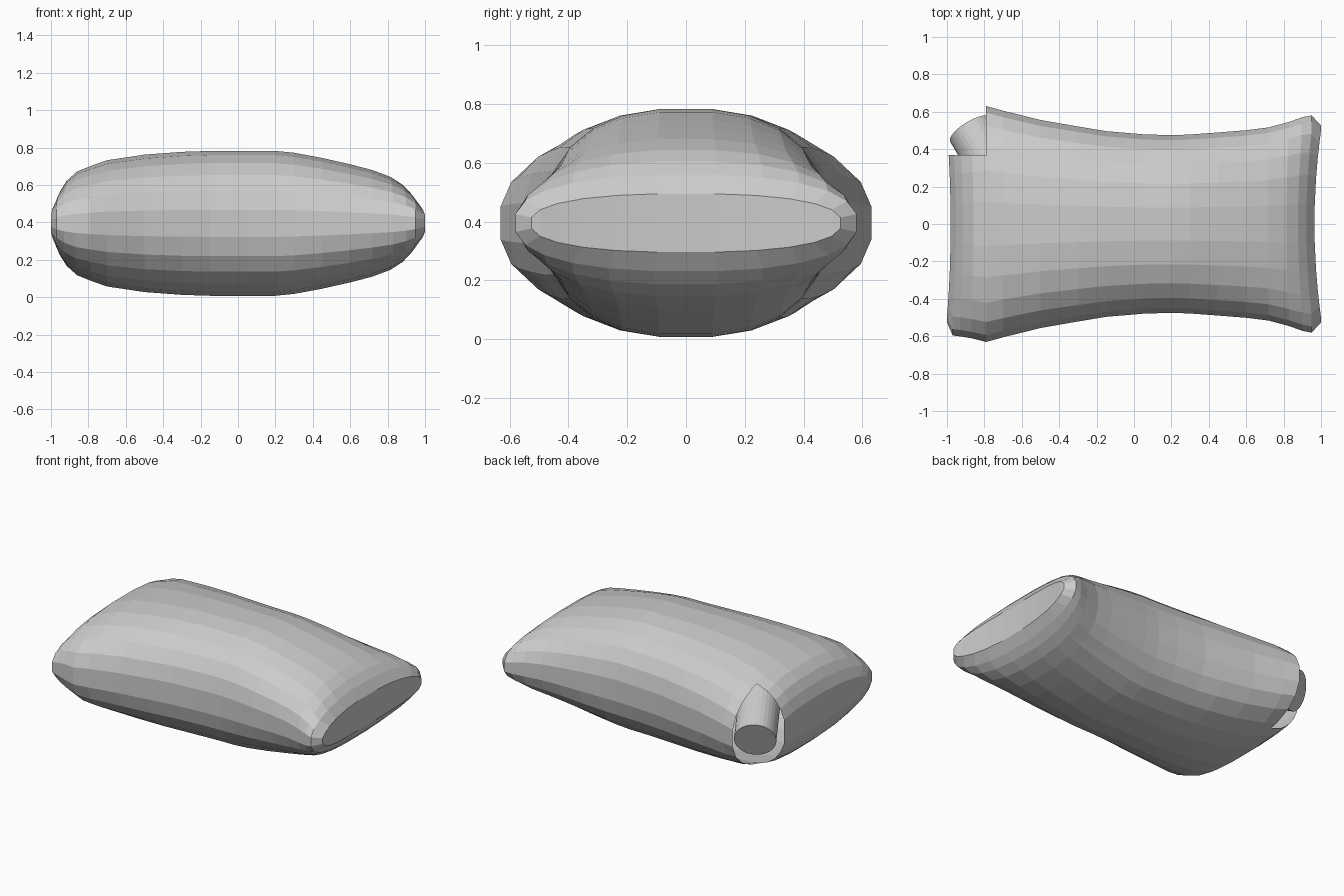
import bpy, bmesh, math
from mathutils import Vector

if "Cube" in bpy.data.objects:
    bpy.data.objects.remove(bpy.data.objects["Cube"])

MID = 0.395      # height of the seam
SIDES = 24       # points around each section

def material(name, rgb):
    m = bpy.data.materials.new(name)
    m.use_nodes = True
    m.diffuse_color = (*rgb, 1)
    m.node_tree.nodes["Principled BSDF"].inputs["Base Color"].default_value = (*rgb, 1)
    return m

grey = material("light grey", (0.6, 0.6, 0.6))

def finish(bm, name):
    mesh = bpy.data.meshes.new(name)
    bm.to_mesh(mesh)
    bm.free()
    mesh.materials.append(grey)
    obj = bpy.data.objects.new(name, mesh)
    bpy.context.collection.objects.link(obj)
    return obj

# Pillow sections from right to left: x, half width, half height
sections = [
    (-1.0, 0.53, 0.10), (-0.97, 0.60, 0.17), (-0.93, 0.605, 0.23), (-0.87, 0.615, 0.28),
    (-0.79, 0.635, 0.31), (-0.7, 0.61, 0.34), (-0.5, 0.56, 0.37), (-0.3, 0.525, 0.385),
    (-0.15, 0.50, 0.39), (0.05, 0.483, 0.39), (0.2, 0.478, 0.39), (0.3, 0.482, 0.38),
    (0.45, 0.493, 0.352), (0.6, 0.505, 0.318), (0.72, 0.52, 0.287), (0.83, 0.55, 0.25),
    (0.9, 0.575, 0.21), (0.95, 0.585, 0.165), (1.0, 0.53, 0.10),
]

def spow(v, p):
    return math.copysign(abs(v) ** p, v)

bm = bmesh.new()
rings = []
for x, w, h in sections:
    ring = []
    dip = (0.035 if x > 0 else 0.02) * max(0, abs(x) - 0.7) / 0.3
    for i in range(SIDES):
        a = math.tau * (i + 0.5) / SIDES
        y, z = w * spow(math.cos(a), 0.83), h * spow(math.sin(a), 0.83)
        # the ends are drawn in at the middle
        bow = math.copysign(dip * max(0, 1 - (y / 0.5) ** 2), x)
        ring.append(bm.verts.new((x - bow, y, MID + z)))
    rings.append(ring)
for a, b in zip(rings, rings[1:]):
    for i in range(SIDES):
        j = (i + 1) % SIDES
        bm.faces.new((a[i], a[j], b[j], b[i]))

# Close both ends with strips across the seam
for ring in (rings[0], rings[-1]):
    for i in range(SIDES // 2 - 1):
        bm.faces.new((ring[i], ring[i + 1], ring[SIDES - 2 - i], ring[SIDES - 1 - i]))
bmesh.ops.recalc_face_normals(bm, faces=bm.faces)

# Open the back right corner
cut_x, cut_y = -0.79, 0.37
bmesh.ops.bisect_plane(bm, geom=bm.verts[:] + bm.edges[:] + bm.faces[:],
                       plane_co=(0, cut_y, 0), plane_no=(0, 1, 0))
corner = [f for f in bm.faces
          if f.calc_center_median().x < cut_x and f.calc_center_median().y > cut_y]
bmesh.ops.delete(bm, geom=corner, context='FACES')
finish(bm, "pillow")

# Round plug set in the open corner, tilted down and outwards
axis = Vector((-0.48, 0.82, -0.36)).normalized()
length = 0.42
bm = bmesh.new()
bmesh.ops.create_cone(bm, cap_ends=True, segments=32, radius1=0.13, radius2=0.13, depth=length)
plug = finish(bm, "corner_plug")
plug.rotation_mode = 'QUATERNION'
plug.rotation_quaternion = axis.to_track_quat('Z', 'Y')
plug.location = Vector((-0.87, 0.505, 0.36)) - axis * length / 2
